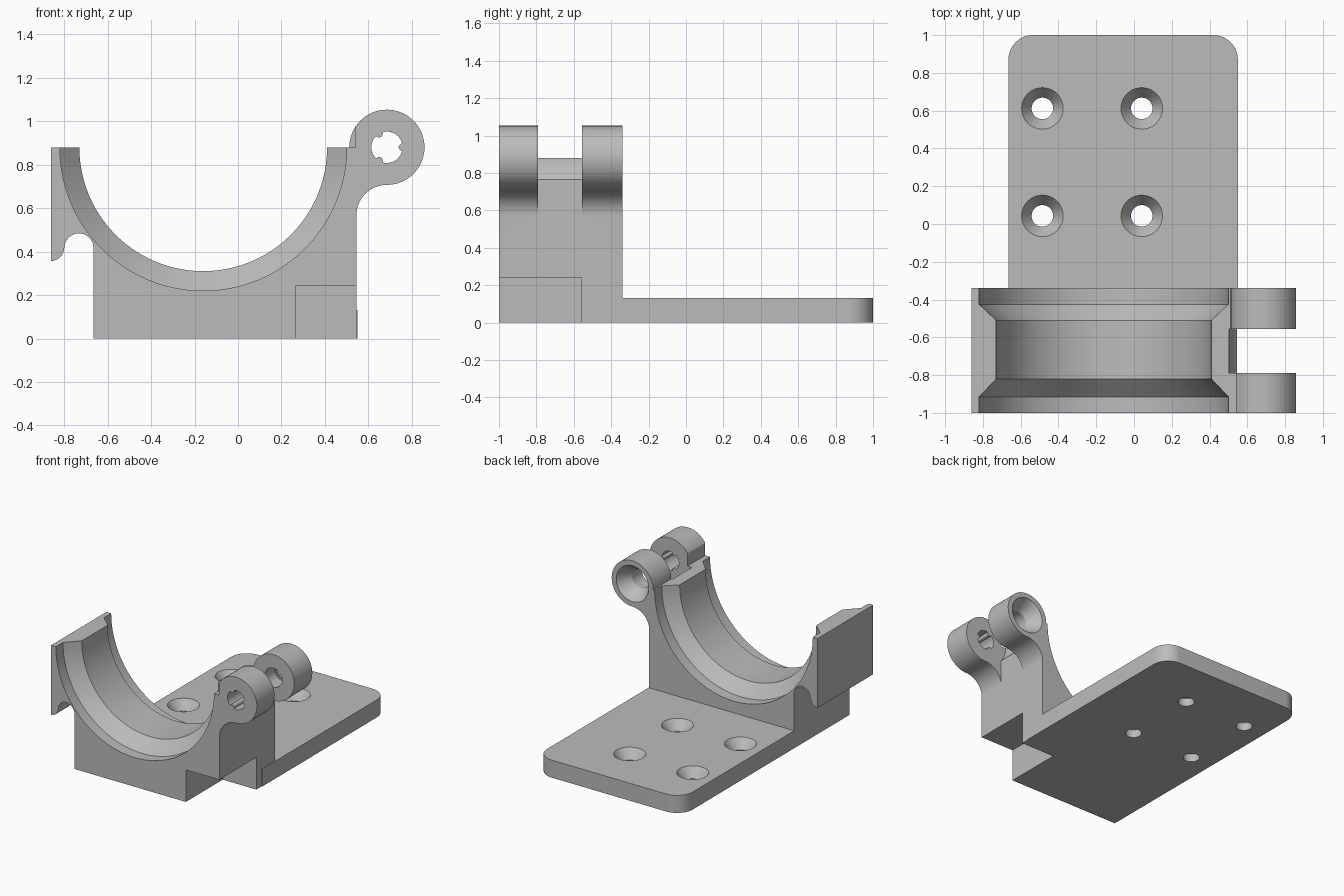
import bpy, bmesh
from math import cos, sin, pi, radians, sqrt

cube = bpy.data.objects.get("Cube")
if cube:
    bpy.data.objects.remove(cube, do_unlink=True)

grey = bpy.data.materials.new("plain grey")
grey.use_nodes = True
grey.diffuse_color = (0.5, 0.5, 0.5, 1)
grey.node_tree.nodes["Principled BSDF"].inputs["Base Color"].default_value = (0.5, 0.5, 0.5, 1)


def loft(name, rings):
    """Solid through closed rings of equal length, capped at both ends."""
    bm = bmesh.new()
    rows = [[bm.verts.new(p) for p in ring] for ring in rings]
    n = len(rows[0])
    for a, b in zip(rows, rows[1:]):
        for i in range(n):
            j = (i + 1) % n
            bm.faces.new((a[i], a[j], b[j], b[i]))
    bm.faces.new(rows[0])
    bm.faces.new(rows[-1])
    bmesh.ops.recalc_face_normals(bm, faces=bm.faces)
    mesh = bpy.data.meshes.new(name)
    bm.to_mesh(mesh)
    bm.free()
    mesh.materials.append(grey)
    obj = bpy.data.objects.new(name, mesh)
    bpy.context.collection.objects.link(obj)
    return obj


def prism_y(name, outline, y0, y1):
    return loft(name, [[(x, y, z) for x, z in outline] for y in (y0, y1)])


def box(name, x0, x1, y0, y1, z0, z1):
    return prism_y(name, [(x0, z0), (x1, z0), (x1, z1), (x0, z1)], y0, y1)


def arc(cx, cz, r, start, end, n=16):
    return [(cx + r * cos(radians(start + (end - start) * i / n)),
             cz + r * sin(radians(start + (end - start) * i / n))) for i in range(n + 1)]


def turned(name, profile, a, b, axis, n=48):
    """Turned solid from (radius, position) steps along the y or z axis."""
    rings = []
    for r, t in profile:
        ring = [(a + r * cos(2 * pi * i / n), b + r * sin(2 * pi * i / n)) for i in range(n)]
        rings.append([(u, t, v) if axis == "y" else (u, v, t) for u, v in ring])
    return loft(name, rings)


def combine(target, other, operation="DIFFERENCE"):
    mod = target.modifiers.new("combine", "BOOLEAN")
    mod.operation = operation
    mod.solver = "EXACT"
    mod.object = other
    bpy.context.view_layer.objects.active = target
    bpy.ops.object.modifier_apply(modifier=mod.name)
    bpy.data.objects.remove(other, do_unlink=True)


TOP = 0.88
FRONT, BACK = -1.0, -0.34
HINGE_X, HINGE_R = 0.685, 0.173
LUG_FRONT, LUG_BACK = -0.79, -0.555

# Saddle outline with hinge eye, fillet and the hooked lip on the left
outline = [(-0.665, 0), (0.545, 0)]
outline += arc(HINGE_X, 0.567, 0.14, 180, 90)
outline += arc(HINGE_X, TOP, HINGE_R, -90, 180, 48)[1:]
outline += [(-0.86, TOP), (-0.86, 0.357)]
outline += arc(-0.86, 0.417, 0.06, -80, 0, 8)
outline += arc(-0.732, 0.417, 0.067, 180, 0)
saddle = prism_y("clamp_saddle", outline, FRONT, BACK)

# Mounting plate with rounded rear corners
plan = [(-0.665, -0.5), (0.55, -0.5)]
plan += arc(0.42, 0.87, 0.13, 0, 90, 12) + arc(-0.535, 0.87, 0.13, 90, 180, 12)
plate = loft("mounting_plate", [[(x, y, z) for x, y in plan] for z in (0, 0.132)])
combine(saddle, plate, "UNION")

# Stepped pipe bore
bore = [(0.66, -1.1), (0.66, -0.915), (0.57, -0.82), (0.57, -0.51), (0.66, -0.425), (0.66, -0.2)]
combine(saddle, turned("bore_cutter", bore, -0.16, TOP, "y", 96))

# Gap between the hinge lugs, with clearance for the mating knuckle
combine(saddle, box("gap_cutter", 0.545, 1, LUG_FRONT, LUG_BACK, 0.3, 1.2))
knuckle = [(0.182, LUG_FRONT), (0.182, LUG_BACK)]
combine(saddle, turned("knuckle_cutter", knuckle, HINGE_X, TOP, "y"))
combine(saddle, box("lug_trim_cutter", 0.45, 0.54, -1.1, LUG_FRONT, TOP, 1.2))

# Keyed hole in the front lug: a circle with three round nubs
keyed = []
for i in range(144):
    angle = 2 * pi * i / 144
    off = (angle + pi / 3) % (2 * pi / 3) - pi / 3
    r = 0.072 - sqrt(max(0, 0.018 ** 2 - (0.072 * off) ** 2))
    keyed.append((HINGE_X + r * cos(angle), TOP + r * sin(angle)))
combine(saddle, prism_y("key_cutter", keyed, -1.1, -0.7))

# Flared hole in the rear lug
flare = [(0.072, -0.65), (0.072, -0.44), (0.135, -0.34), (0.135, -0.2)]
combine(saddle, turned("flare_cutter", flare, HINGE_X, TOP, "y"))

# Notch under the front right corner
combine(saddle, box("notch_cutter", 0.265, 0.7, -1.1, -0.56, -0.1, 0.242))

# Countersunk screw holes
screw = [(0.057, -0.1), (0.057, 0.06), (0.11, 0.132), (0.11, 0.25)]
for x in (-0.485, 0.041):
    for y in (0.043, 0.612):
        combine(saddle, turned("screw_cutter", screw, x, y, "z", 40))

# Smooth curved faces, sharp edges kept
bpy.ops.object.select_all(action="DESELECT")
saddle.select_set(True)
bpy.context.view_layer.objects.active = saddle
bpy.ops.object.shade_smooth_by_angle(angle=radians(25))
